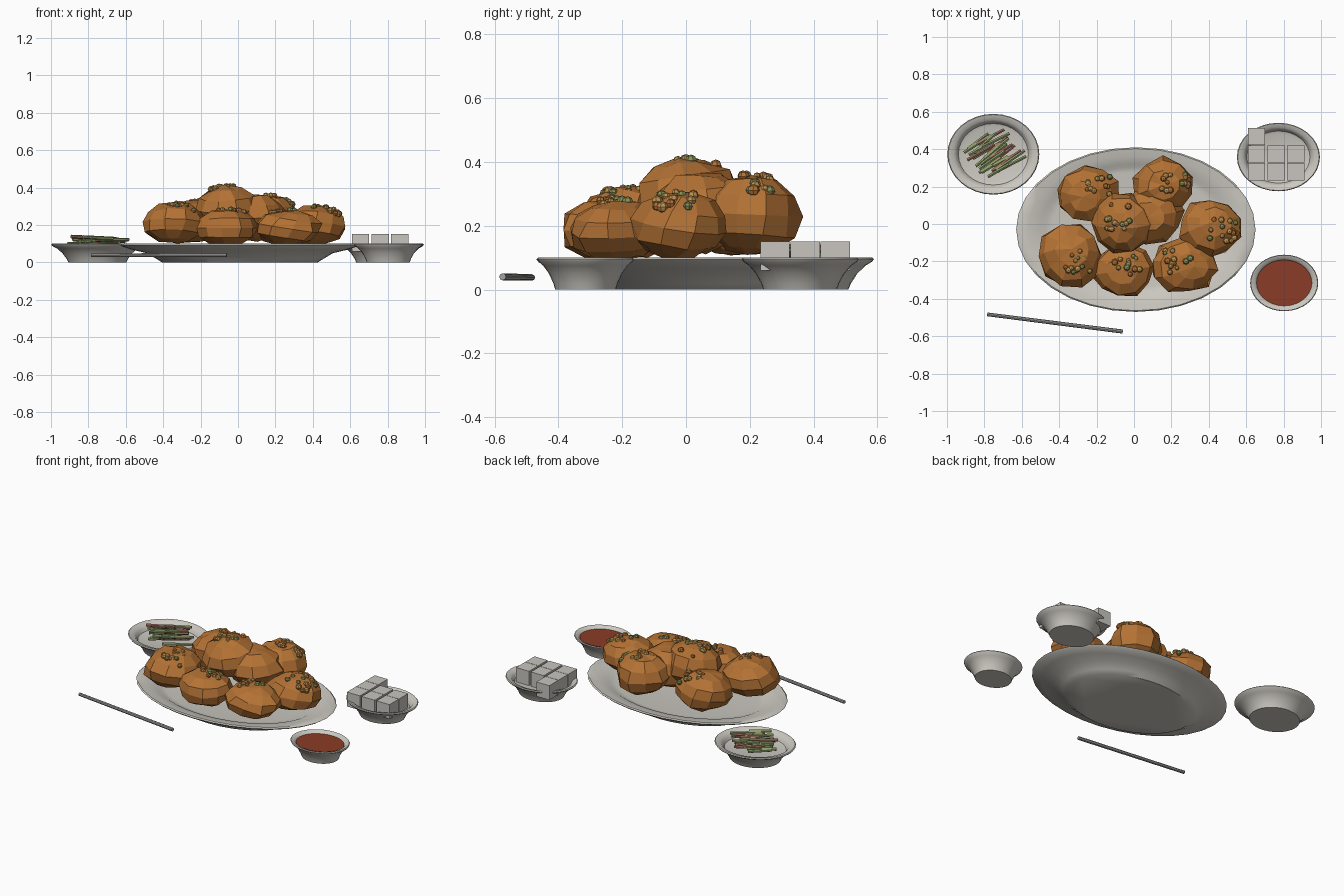
import bpy, bmesh, math, random
from mathutils import Matrix, Vector

random.seed(7)
if "Cube" in bpy.data.objects:
    bpy.data.objects.remove(bpy.data.objects["Cube"], do_unlink=True)


def material(name, rgb):
    m = bpy.data.materials.new(name)
    m.use_nodes = True
    colour = (*rgb, 1)
    m.diffuse_color = colour
    m.node_tree.nodes["Principled BSDF"].inputs["Base Color"].default_value = colour
    return m


CERAMIC = material("pale grey ceramic", (0.60, 0.58, 0.53))
WHITE = material("pale cube", (0.58, 0.56, 0.52))
WOOD = material("grey stick", (0.36, 0.35, 0.34))
CRUST = material("golden brown crust", (0.46, 0.17, 0.035))
SAUCE = material("red sauce", (0.26, 0.045, 0.02))
NUT = material("tan crumb", (0.50, 0.28, 0.08))
HERB = material("green herb", (0.24, 0.27, 0.09))
GREEN = material("green strip", (0.27, 0.34, 0.14))
PINK = material("pink strip", (0.36, 0.16, 0.12))


def finish(name, bm, mats, smooth=False):
    bmesh.ops.recalc_face_normals(bm, faces=bm.faces[:])
    mesh = bpy.data.meshes.new(name)
    bm.to_mesh(mesh)
    bm.free()
    for m in mats:
        mesh.materials.append(m)
    ob = bpy.data.objects.new(name, mesh)
    bpy.context.collection.objects.link(ob)
    if smooth:
        bpy.ops.object.select_all(action="DESELECT")
        ob.select_set(True)
        bpy.context.view_layer.objects.active = ob
        bpy.ops.object.shade_smooth_by_angle(angle=math.radians(40))
    return ob


def dish(name, x, y, rx, ry, profile, segments=32):
    """Oval lathe: closed discs at both ends of the profile."""
    bm = bmesh.new()
    rings = []
    for r, z in profile:
        rings.append([bm.verts.new((x + rx * r * math.cos(a), y + ry * r * math.sin(a), z))
                      for a in (math.tau * i / segments for i in range(segments))])
    for low, high in zip(rings, rings[1:]):
        for i in range(segments):
            j = (i + 1) % segments
            bm.faces.new((low[i], low[j], high[j], high[i]))
    bm.faces.new(rings[0])
    bm.faces.new(rings[-1])
    return finish(name, bm, [CERAMIC], True)


# Serving platter and three small dishes
PLATTER = [(0.65, 0), (0.70, 0.02), (0.78, 0.05), (0.90, 0.068), (0.98, 0.085), (1, 0.094),
           (0.985, 0.1), (0.90, 0.094), (0.80, 0.082), (0.76, 0.07), (0.70, 0.066)]
BOWL = [(0.63, 0), (0.67, 0.02), (0.76, 0.05), (0.88, 0.075), (0.98, 0.088), (1, 0.095),
        (0.98, 0.1), (0.86, 0.094), (0.80, 0.08), (0.76, 0.062), (0.68, 0.056)]
dish("platter", 0.01, -0.03, 0.64, 0.44, PLATTER)
dish("strip_dish", -0.752, 0.373, 0.246, 0.216, BOWL)
dish("cube_dish", 0.772, 0.358, 0.222, 0.183, BOWL)
dish("sauce_dish", 0.803, -0.315, 0.182, 0.151, BOWL)

# Sauce surface
bm = bmesh.new()
bmesh.ops.create_cone(bm, cap_ends=True, segments=28, radius1=0.145, radius2=0.148, depth=0.024,
                      matrix=Matrix.Translation((0.803, -0.315, 0.073)) @ Matrix.Diagonal((1, 0.83, 1, 1)))
finish("sauce", bm, [SAUCE])

# Fried pieces: centre, half sizes, offset of the crumb cluster
PIECES = [
    ((-0.24, 0.16, 0.215), (0.175, 0.155, 0.115), (0.06, 0.03)),
    ((0.16, 0.20, 0.235), (0.165, 0.155, 0.125), (0.06, 0.02)),
    ((0.41, -0.02, 0.20), (0.170, 0.155, 0.105), (0.06, -0.02)),
    ((0.27, -0.22, 0.185), (0.180, 0.150, 0.095), (-0.04, 0.03)),
    ((-0.06, -0.25, 0.185), (0.165, 0.145, 0.100), (0.03, 0.05)),
    ((-0.34, -0.17, 0.21), (0.175, 0.170, 0.110), (0.04, -0.03)),
    ((-0.06, 0.01, 0.29), (0.165, 0.165, 0.120), (-0.03, 0.03)),
    ((0.09, 0.05, 0.245), (0.170, 0.150, 0.125), None),
]


def lump(name, centre, size):
    bm = bmesh.new()
    bmesh.ops.create_uvsphere(bm, u_segments=10, v_segments=6, radius=1)
    turn = Matrix.Rotation(random.uniform(0, math.tau), 4, "Z") @ Matrix.Rotation(random.uniform(-0.3, 0.3), 4, "X")
    for v in bm.verts:
        p = turn @ (v.co * random.uniform(0.93, 1.09))
        p = Vector([c + s * q for c, s, q in zip(centre, size, p)])
        p.z = max(p.z, 0.085)
        v.co = p
    finish(name, bm, [CRUST])


def crumbs(name, centre, size, offset):
    bm = bmesh.new()
    for i in range(13):
        u = offset[0] + random.uniform(-0.075, 0.075)
        v = offset[1] + random.uniform(-0.07, 0.07)
        h = math.sqrt(max(0.1, 1 - (u / size[0]) ** 2 - (v / size[1]) ** 2))
        place = Matrix.Translation((centre[0] + u, centre[1] + v, centre[2] + size[2] * h * 0.98))
        place = place @ Matrix.Rotation(random.uniform(0, 3), 4, "Z")
        before = set(bm.faces)
        r = random.uniform(0.012, 0.019)
        bmesh.ops.create_uvsphere(bm, u_segments=7, v_segments=4, radius=r, matrix=place)
        kind = (0, 0, 2, 1)[i % 4]
        for f in set(bm.faces) - before:
            f.material_index = kind
    finish(name, bm, [NUT, HERB, CRUST])


for n, (centre, size, offset) in enumerate(PIECES, 1):
    lump(f"fried_piece_{n}", centre, size)
    if offset:
        crumbs(f"crumbs_{n}", centre, size, offset)


def rod(bm, a, b, r1, r2, sides):
    a, b = Vector(a), Vector(b)
    d = b - a
    place = Matrix.Translation((a + b) / 2) @ d.to_track_quat("Z", "Y").to_matrix().to_4x4()
    return bmesh.ops.create_cone(bm, cap_ends=True, segments=sides, radius1=r1, radius2=r2,
                                 depth=d.length, matrix=place)["verts"]


# Eating stick
bm = bmesh.new()
rod(bm, (-0.785, -0.483, 0.038), (-0.06, -0.575, 0.04), 0.010, 0.011, 8)
finish("eating_stick", bm, [WOOD])

# Heap of vegetable strips
bm = bmesh.new()
for i in range(22):
    across = -0.10 + 0.2 * (i * 7 % 22) / 21
    along = random.uniform(-0.055, 0.055)
    angle = math.radians(random.uniform(24, 42))
    half = random.uniform(0.06, 0.095)
    c = Vector((-0.75 + along * 0.83 - across * 0.56, 0.378 + along * 0.56 + across * 0.83,
                0.085 + 0.05 * i / 21))
    d = Vector((math.cos(angle), math.sin(angle), random.uniform(-0.06, 0.06))) * half
    verts = rod(bm, c - d, c + d, 0.010, 0.009, 6)
    for f in {f for v in verts for f in v.link_faces}:
        f.material_index = int(i % 4 == 1)
finish("vegetable_strips", bm, [GREEN, PINK])

# Pickled cubes in a grid with one extra behind
bm = bmesh.new()
for col, row in [(c, r) for r in range(2) for c in range(3)] + [(0, 2)]:
    place = Matrix.Translation((0.655 + 0.105 * col, 0.279 + 0.0945 * row, 0.105))
    bmesh.ops.create_cube(bm, size=0.092, matrix=place)
finish("pickled_cubes", bm, [WHITE])
